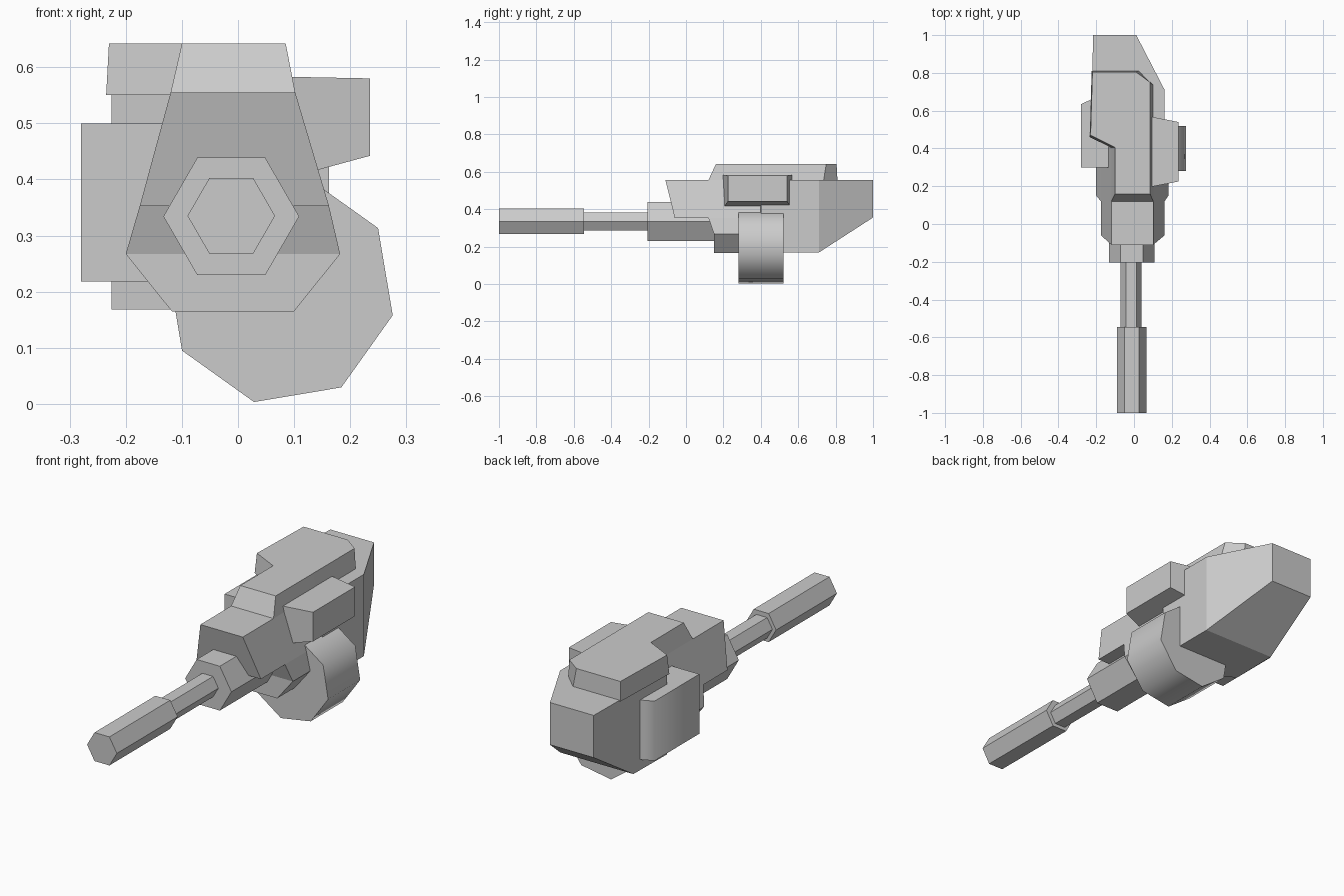
import bpy, bmesh, math
from mathutils import Vector

cube = bpy.data.objects.get("Cube")
if cube:
    bpy.data.objects.remove(cube, do_unlink=True)

grey = bpy.data.materials.new("plain_grey")
grey.use_nodes = True
grey.diffuse_color = (0.6, 0.6, 0.6, 1)
grey.node_tree.nodes["Principled BSDF"].inputs["Base Color"].default_value = (0.6, 0.6, 0.6, 1)


def stack(name, loops, cut=None, smooth=None):
    """Skin a closed solid through matching loops; cut is an optional (point, normal)."""
    bm = bmesh.new()
    rings = [[bm.verts.new(p) for p in loop] for loop in loops]
    n = len(rings[0])
    for a, b in zip(rings, rings[1:]):
        for i in range(n):
            j = (i + 1) % n
            bm.faces.new((a[i], a[j], b[j], b[i]))
    bm.faces.new(rings[0][::-1])
    bm.faces.new(rings[-1])
    bmesh.ops.remove_doubles(bm, verts=bm.verts, dist=0.0001)
    bmesh.ops.dissolve_degenerate(bm, edges=bm.edges, dist=0.0001)
    if cut:
        geom = bm.verts[:] + bm.edges[:] + bm.faces[:]
        res = bmesh.ops.bisect_plane(bm, geom=geom, plane_co=cut[0], plane_no=cut[1], clear_outer=True)
        rim = [e for e in res["geom_cut"] if isinstance(e, bmesh.types.BMEdge)]
        bmesh.ops.contextual_create(bm, geom=rim)
    bmesh.ops.recalc_face_normals(bm, faces=bm.faces)
    mesh = bpy.data.meshes.new(name)
    bm.to_mesh(mesh)
    bm.free()
    mesh.materials.append(grey)
    obj = bpy.data.objects.new(name, mesh)
    bpy.context.collection.objects.link(obj)
    if smooth:
        bpy.ops.object.select_all(action="DESELECT")
        obj.select_set(True)
        bpy.context.view_layer.objects.active = obj
        bpy.ops.object.shade_smooth_by_angle(angle=math.radians(smooth))
    return obj


def flat(plan, z):
    return [(x, y, z) for x, y in plan]


def rod(name, x, z, radius, y0, y1, sides, turn=0, smooth=None):
    """Polygonal bar lying along y."""
    angles = [math.radians(turn) + math.tau * i / sides for i in range(sides)]
    return stack(name, [[(x + radius * math.cos(a), y, z + radius * math.sin(a)) for a in angles]
                        for y in (y0, y1)], smooth=smooth)


# Barrel assembly, all hexagonal
rod("muzzle", -0.012, 0.335, 0.078, -1.0, -0.545, 6)
rod("barrel", -0.015, 0.333, 0.056, -0.55, -0.19, 6)
rod("barrel_collar", -0.012, 0.334, 0.121, -0.205, 0.3, 6)

# Receiver: level z, front y, right-hand and left-hand x
levels = [(0.165, 0.15, -0.118, 0.10), (0.267, 0.15, -0.20, 0.182),
          (0.353, 0.12, -0.175, 0.162), (0.353, -0.06, -0.175, 0.162),
          (0.555, -0.11, -0.12, 0.102), (0.555, 0.12, -0.12, 0.102),
          (0.642, 0.16, -0.10, 0.085)]
stack("receiver", [[(a, y, z), (b, y, z), (b, 0.44, z), (a, 0.44, z)] for z, y, a, b in levels])

# Rear housing with the underside cut up towards the back
housing = [(-0.08, 0.39), (-0.225, 0.465), (-0.217, 1.0), (0.012, 1.0), (0.162, 0.71), (0.162, 0.40)]
stack("rear_housing", [flat(housing, 0.168), flat(housing, 0.555)],
      cut=(Vector((0, 0.71, 0.168)), Vector((0, 0.187, -0.29))))

# Raised cover on top
cover_low = [(-0.09, 0.39), (-0.235, 0.46), (-0.224, 0.81), (0.025, 0.81), (0.102, 0.735), (0.102, 0.39)]
cover_top = [(-0.09, 0.40), (-0.23, 0.47), (-0.22, 0.805), (0.01, 0.805), (0.085, 0.75), (0.085, 0.40)]
stack("top_cover", [flat(cover_low, 0.55), flat(cover_top, 0.642)])

# Side pod on the right
pod = [(-0.10, 0.30), (-0.28, 0.30), (-0.28, 0.635), (-0.22, 0.662), (-0.10, 0.662)]
stack("side_pod", [flat(pod, 0.218), flat(pod, 0.50)], smooth=70)

# Tapered sight box on the left
box = [(0.08, 0.195, 0.57, 0.40, 0.583), (0.235, 0.225, 0.54, 0.442, 0.58)]
stack("sight_box", [[(x, a, lo), (x, b, lo), (x, b, hi), (x, a, hi)] for x, a, b, lo, hi in box])

# Octagonal drum hanging underneath
rod("drum", 0.075, 0.204, 0.206, 0.28, 0.52, 8, turn=-13, smooth=50)
